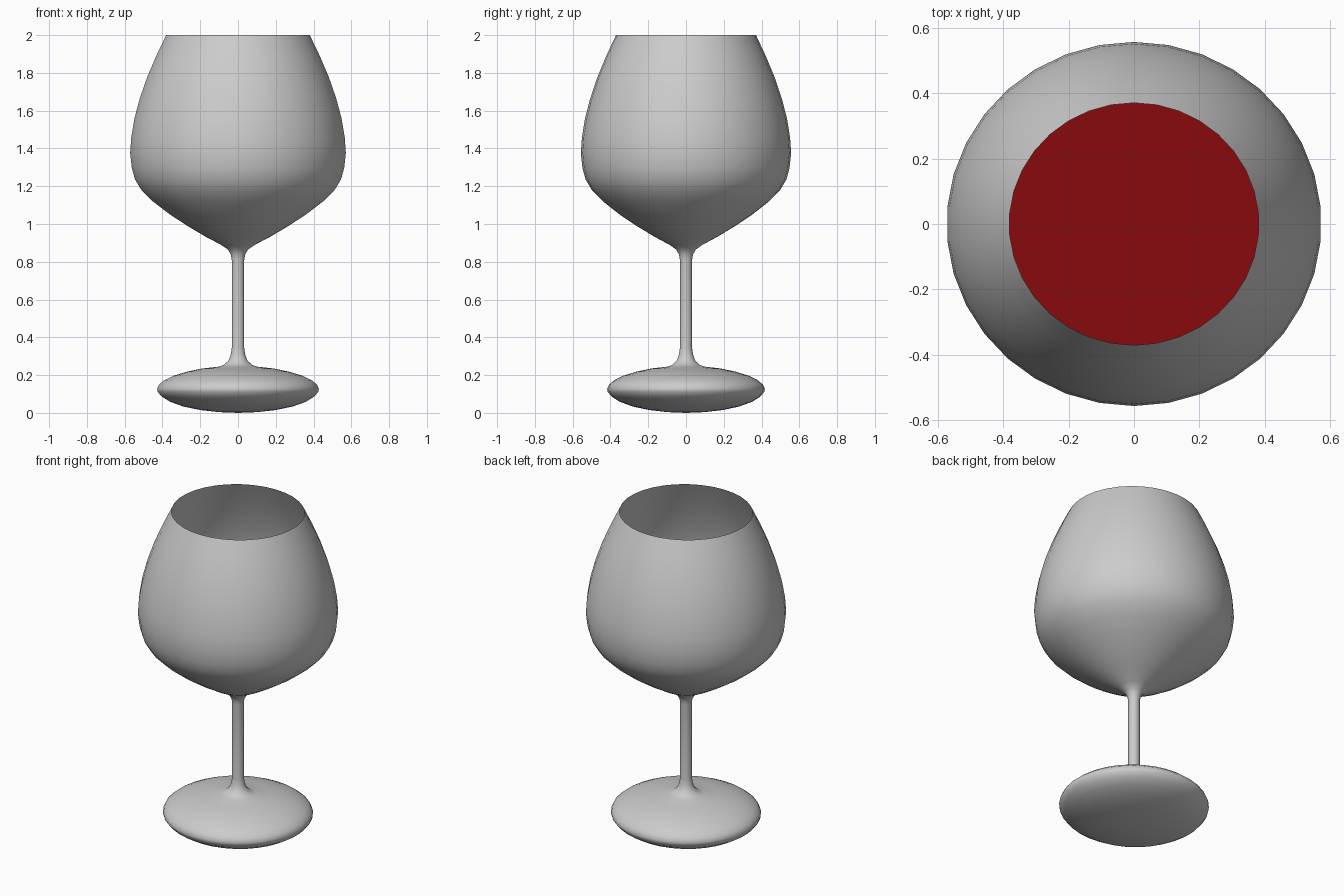
import bpy, bmesh, math

if "Cube" in bpy.data.objects:
    bpy.data.objects.remove(bpy.data.objects["Cube"])

SEG = 34        # flats face +-x, vertices lie on +-y
Y_SCALE = 0.975  # the glass is very slightly oval


def lathe(name, profile, cap_top=False):
    """Revolve (radius, z) points about the z axis."""
    bm = bmesh.new()
    rings = []
    for r, z in profile:
        if r == 0:
            rings.append([bm.verts.new((0, 0, z))] * SEG)
            continue
        k = r / math.cos(math.pi / SEG)
        ring = []
        for i in range(SEG):
            a = 2 * math.pi * (i + 0.5) / SEG
            ring.append(bm.verts.new((k * math.cos(a), r * Y_SCALE * math.sin(a), z)))
        rings.append(ring)
    for lo, hi in zip(rings, rings[1:]):
        for i in range(SEG):
            j = (i + 1) % SEG
            quad = [lo[i], lo[j], hi[j], hi[i]]
            bm.faces.new(list(dict.fromkeys(quad)))
    if cap_top:
        bm.faces.new(rings[-1])
    mesh = bpy.data.meshes.new(name)
    bm.to_mesh(mesh)
    bm.free()
    obj = bpy.data.objects.new(name, mesh)
    bpy.context.collection.objects.link(obj)
    bpy.ops.object.select_all(action='DESELECT')
    obj.select_set(True)
    bpy.context.view_layer.objects.active = obj
    bpy.ops.object.shade_smooth_by_angle(angle=math.radians(50))
    return obj


# Thick rounded foot, flared stem and thin-walled bowl in one profile
foot = [(0, 0), (0.1, 0.004), (0.2, 0.015), (0.29, 0.034), (0.36, 0.059),
        (0.405, 0.087), (0.425, 0.112), (0.428, 0.127), (0.418, 0.15),
        (0.39, 0.173), (0.34, 0.197), (0.27, 0.218), (0.19, 0.235), (0.1, 0.245)]
stem = [(0.075, 0.254), (0.05, 0.277), (0.038, 0.31), (0.033, 0.345),
        (0.033, 0.81), (0.038, 0.838), (0.053, 0.865)]
bowl = [(0.09, 0.89), (0.17, 0.932), (0.26, 0.985), (0.36, 1.05), (0.45, 1.119),
        (0.51, 1.178), (0.545, 1.235), (0.562, 1.295), (0.571, 1.375),
        (0.565, 1.46), (0.548, 1.56), (0.52, 1.665), (0.48, 1.78),
        (0.433, 1.89), (0.38, 2.0)]
lathe("wine_glass", foot + stem + bowl)

# Wine filling the lower bowl, just inside the glass
LEVEL = 1.38
inner = [(0, 0.88)] + [(r - 0.008, z + 0.008) for r, z in bowl if z + 0.008 < LEVEL]
wine = lathe("wine", inner + [(0.563, LEVEL)], cap_top=True)
red = bpy.data.materials.new("red_wine")
red.diffuse_color = (0.25, 0.003, 0.004, 1)
red.use_nodes = True
red.node_tree.nodes["Principled BSDF"].inputs["Base Color"].default_value = red.diffuse_color
wine.data.materials.append(red)
